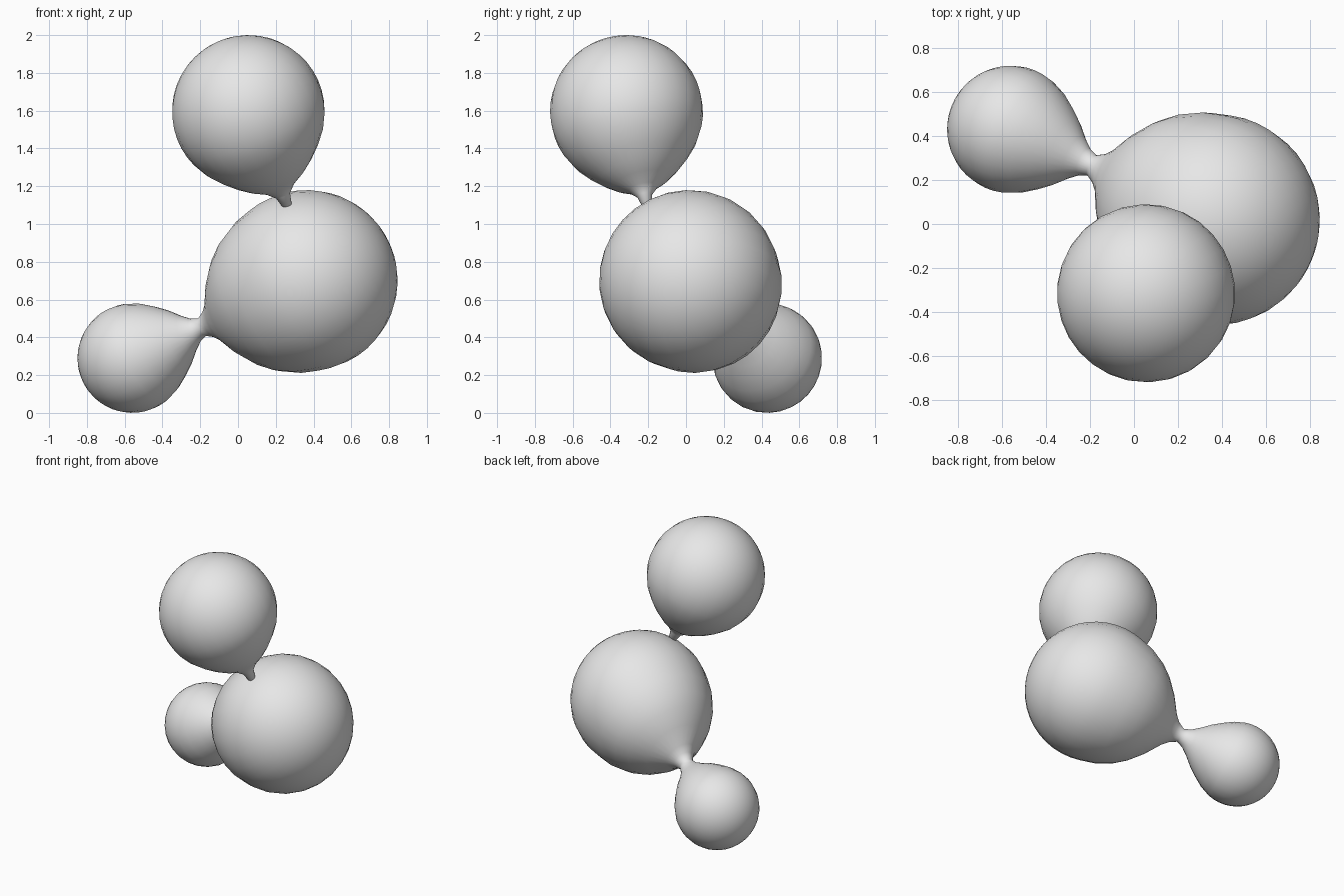
import bpy, bmesh, math
from mathutils import Vector

if "Cube" in bpy.data.objects:
    bpy.data.objects.remove(bpy.data.objects["Cube"])

grey = bpy.data.materials.new("plain grey")
grey.diffuse_color = (0.8, 0.8, 0.8, 1)
grey.use_nodes = True
grey.node_tree.nodes["Principled BSDF"].inputs["Base Color"].default_value = grey.diffuse_color
SIDES = 28


def round_back(radius, end_deg, steps):
    """Arc from the far pole of a ball (along, radius) up to end_deg."""
    return [(-radius * math.cos(math.radians(end_deg * i / steps)),
             radius * math.sin(math.radians(end_deg * i / steps)))
            for i in range(steps + 1)]


def lathe(name, origin, axis, profile):
    """Revolve (along, radius) points about an axis through origin."""
    axis = Vector(axis).normalized()
    turn = Vector((0, 0, 1)).rotation_difference(axis)
    bm = bmesh.new()
    rings = []
    for along, r in profile:
        if r < 1e-4:
            rings.append([bm.verts.new((0, 0, along))])
        else:
            rings.append([bm.verts.new((r * math.cos(math.tau * k / SIDES),
                                        r * math.sin(math.tau * k / SIDES), along))
                          for k in range(SIDES)])
    for a, b in zip(rings, rings[1:]):
        for k in range(SIDES):
            n = (k + 1) % SIDES
            quad = [a[k % len(a)], a[n % len(a)], b[n % len(b)], b[k % len(b)]]
            bm.faces.new(list(dict.fromkeys(quad)))
    bmesh.ops.recalc_face_normals(bm, faces=bm.faces[:])
    for v in bm.verts:
        v.co = turn @ v.co + Vector(origin)
    for f in bm.faces:
        f.smooth = True
    mesh = bpy.data.meshes.new(name)
    bm.to_mesh(mesh)
    bm.free()
    mesh.materials.append(grey)
    obj = bpy.data.objects.new(name, mesh)
    bpy.context.collection.objects.link(obj)
    return obj


big = Vector((0.365, 0.02, 0.70))
small = Vector((-0.56, 0.43, 0.29))
top = Vector((0.055, -0.315, 1.595))

# Large and small drops, joined by one narrow neck
span = (small - big).length
big_side = round_back(0.48, 105, 13) + [
    (0.22, 0.438), (0.33, 0.383), (0.41, 0.32), (0.495, 0.225),
    (0.57, 0.115), (0.61, 0.075), (0.655, 0.05)]
small_side = round_back(0.29, 105, 13) + [
    (0.15, 0.25), (0.22, 0.205), (0.28, 0.16), (0.34, 0.105), (0.39, 0.067)]
lathe("lower_drops", big, small - big,
      big_side + [(span - a, r) for a, r in reversed(small_side)])

# Upper drop, its thin tip touching the large drop
lathe("upper_drop", top, (0.19, 0.10, -0.46),
      round_back(0.405, 112, 14) + [
          (0.23, 0.335), (0.30, 0.277), (0.36, 0.215), (0.41, 0.15),
          (0.45, 0.08), (0.49, 0.04), (0.55, 0.025), (0.56, 0)])
